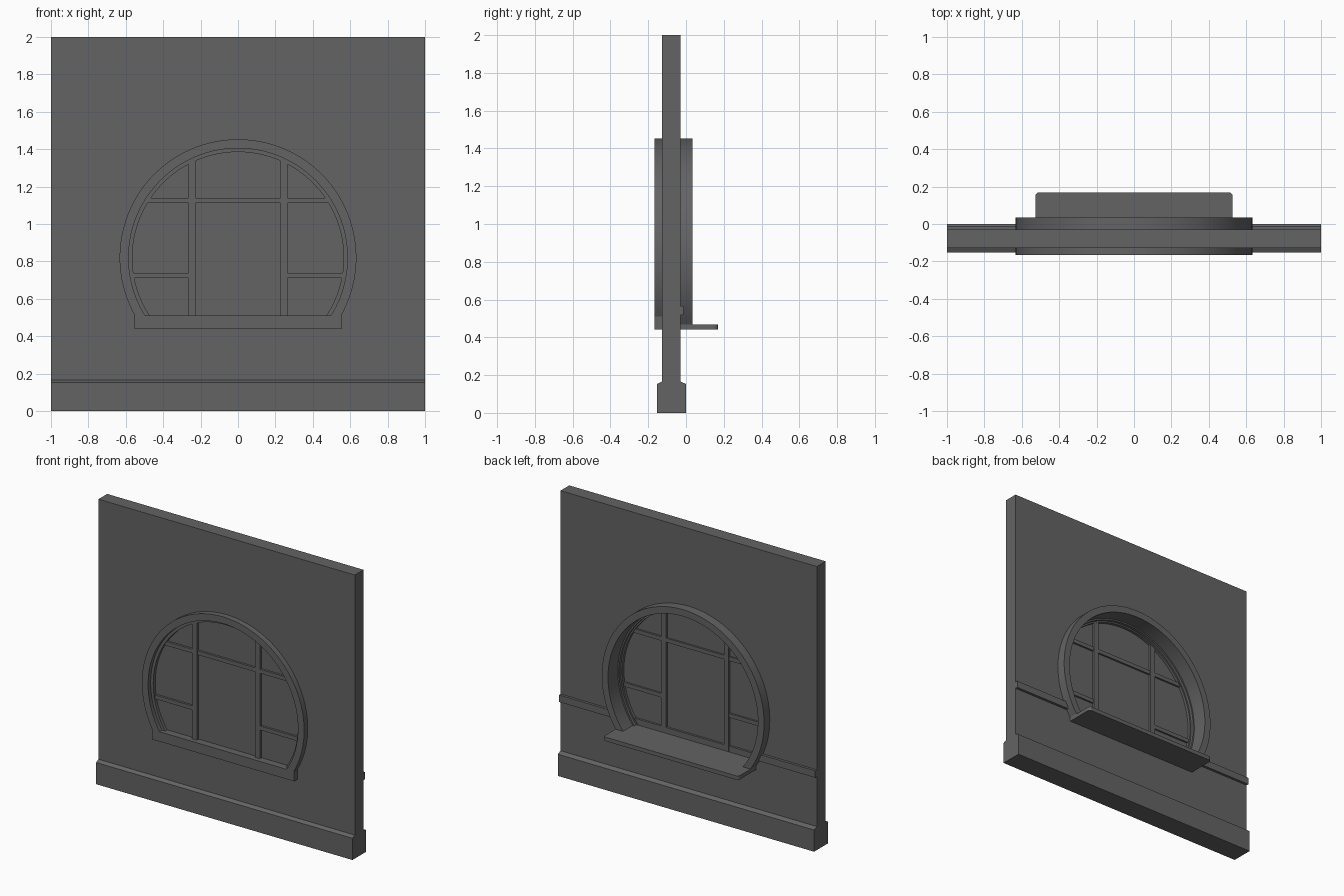
import bpy, bmesh
from math import pi, sin, cos, asin, sqrt

if "Cube" in bpy.data.objects:
    bpy.data.objects.remove(bpy.data.objects["Cube"])

CZ = 0.82            # centre height of the round window
R_OUT, R_IN, R_SASH = 0.633, 0.585, 0.565

# Dark grey finish shared by every part
dark = bpy.data.materials.new("dark_grey")
dark.diffuse_color = (0.126, 0.126, 0.126, 1)
dark.use_nodes = True
dark.node_tree.nodes["Principled BSDF"].inputs["Base Color"].default_value = dark.diffuse_color


def finish(name, bm, smooth=False):
    bmesh.ops.recalc_face_normals(bm, faces=bm.faces)
    me = bpy.data.meshes.new(name)
    bm.to_mesh(me)
    bm.free()
    me.materials.append(dark)
    ob = bpy.data.objects.new(name, me)
    bpy.context.collection.objects.link(ob)
    if smooth:
        bpy.ops.object.select_all(action='DESELECT')
        ob.select_set(True)
        bpy.context.view_layer.objects.active = ob
        bpy.ops.object.shade_smooth_by_angle(angle=0.5)
    return ob


def box(name, x0, x1, y0, y1, z0, z1, round_back=0):
    """Box, optionally with its two upright back edges rounded."""
    bm = bmesh.new()
    bmesh.ops.create_cube(bm, size=1)
    for v in bm.verts:
        v.co = ((x0 + x1) / 2 + v.co.x * (x1 - x0),
                (y0 + y1) / 2 + v.co.y * (y1 - y0),
                (z0 + z1) / 2 + v.co.z * (z1 - z0))
    if round_back:
        edges = [e for e in bm.edges
                 if all(v.co.y > y1 - 1e-4 for v in e.verts)
                 and abs(e.verts[0].co.x - e.verts[1].co.x) < 1e-4]
        bmesh.ops.bevel(bm, geom=edges, offset=round_back, segments=4,
                        affect='EDGES', profile=0.5)
    return finish(name, bm)


def extrude(bm, face, axis, value):
    for g in bmesh.ops.extrude_face_region(bm, geom=[face])['geom']:
        if isinstance(g, bmesh.types.BMVert):
            g.co[axis] = value


def prism_x(name, profile, x0, x1):
    """Extrude a (y, z) profile along x."""
    bm = bmesh.new()
    f = bm.faces.new([bm.verts.new((x0, y, z)) for y, z in profile])
    extrude(bm, f, 0, x1)
    return finish(name, bm)


def arc(r, z_cut, n=72):
    """Points of a circle cut flat at z_cut, from lower right over the top."""
    a = asin((z_cut - CZ) / r)
    return [(r * cos(a + (pi - 2 * a) * i / n),
             CZ + r * sin(a + (pi - 2 * a) * i / n)) for i in range(n + 1)]


def arch(name, r0, r1, y0, y1, z_cut):
    """Open ring with a rectangular section."""
    bm = bmesh.new()
    rows = [[bm.verts.new(p) for p in ((i[0], y0, i[1]), (o[0], y0, o[1]),
                                       (o[0], y1, o[1]), (i[0], y1, i[1]))]
            for i, o in zip(arc(r0, z_cut), arc(r1, z_cut))]
    for a, b in zip(rows, rows[1:]):
        for k in range(4):
            bm.faces.new((a[k], a[(k + 1) % 4], b[(k + 1) % 4], b[k]))
    bm.faces.new(rows[0])
    bm.faces.new(rows[-1])
    return finish(name, bm, True)


def disc(name, r, z_cut, y0, y1=None):
    """Flat-bottomed disc, solid when y1 is given."""
    bm = bmesh.new()
    f = bm.faces.new([bm.verts.new((x, y0, z)) for x, z in arc(r, z_cut)])
    if y1 is not None:
        extrude(bm, f, 1, y1)
    return finish(name, bm)


# Wall with window opening
wall = box("wall", -1, 1, -0.127, -0.03, 0, 2)
cutter = disc("window_cutter", 0.605, 0.458, -0.3, 0.3)
mod = wall.modifiers.new("opening", 'BOOLEAN')
mod.operation = 'DIFFERENCE'
mod.solver = 'EXACT'
mod.object = cutter
bpy.context.view_layer.objects.active = wall
bpy.ops.object.modifier_apply(modifier=mod.name)
bpy.data.objects.remove(cutter)

# Skirting on both wall faces
prism_x("skirting", [(-0.153, 0), (0, 0), (0, 0.153), (-0.03, 0.166),
                     (-0.127, 0.166), (-0.153, 0.153)], -1, 1)

# Rail on the back wall, interrupted by the window
for side, x0, x1 in (("left", -1, -0.56), ("right", 0.56, 1)):
    box("back_rail_" + side, x0, x1, -0.04, -0.012, 0.517, 0.566)

# Round casing, sash, inner stop and glass
arch("window_casing", R_IN, R_OUT, -0.167, 0.034, 0.466)
arch("window_sash", R_SASH, 0.595, -0.138, -0.095, 0.466)
arch("window_stop", 0.575, 0.595, -0.096, -0.075, 0.466)
disc("glass", 0.575, 0.48, -0.115)

# Glazing bars, ends buried in the sash
for side, s in (("left", -1), ("right", 1)):
    x = s * 0.245
    box("upright_bar_" + side, x - 0.019, x + 0.019, -0.134, -0.098, 0.47,
        CZ + sqrt(0.583 ** 2 - 0.245 ** 2))
    for label, z in (("upper", 1.125), ("lower", 0.725)):
        a, b = sorted((s * 0.25, s * sqrt(0.583 ** 2 - (z - CZ) ** 2)))
        box(label + "_bar_" + side, a, b, -0.13, -0.102, z - 0.014, z + 0.014)
box("upper_bar_middle", -0.24, 0.24, -0.13, -0.102, 1.111, 1.139)

# Front sill block and back shelf with rounded outer corners
box("front_sill", -0.555, 0.555, -0.167, -0.1, 0.441, 0.51)
box("back_shelf", -0.527, 0.527, -0.11, 0.169, 0.441, 0.469, round_back=0.02)
